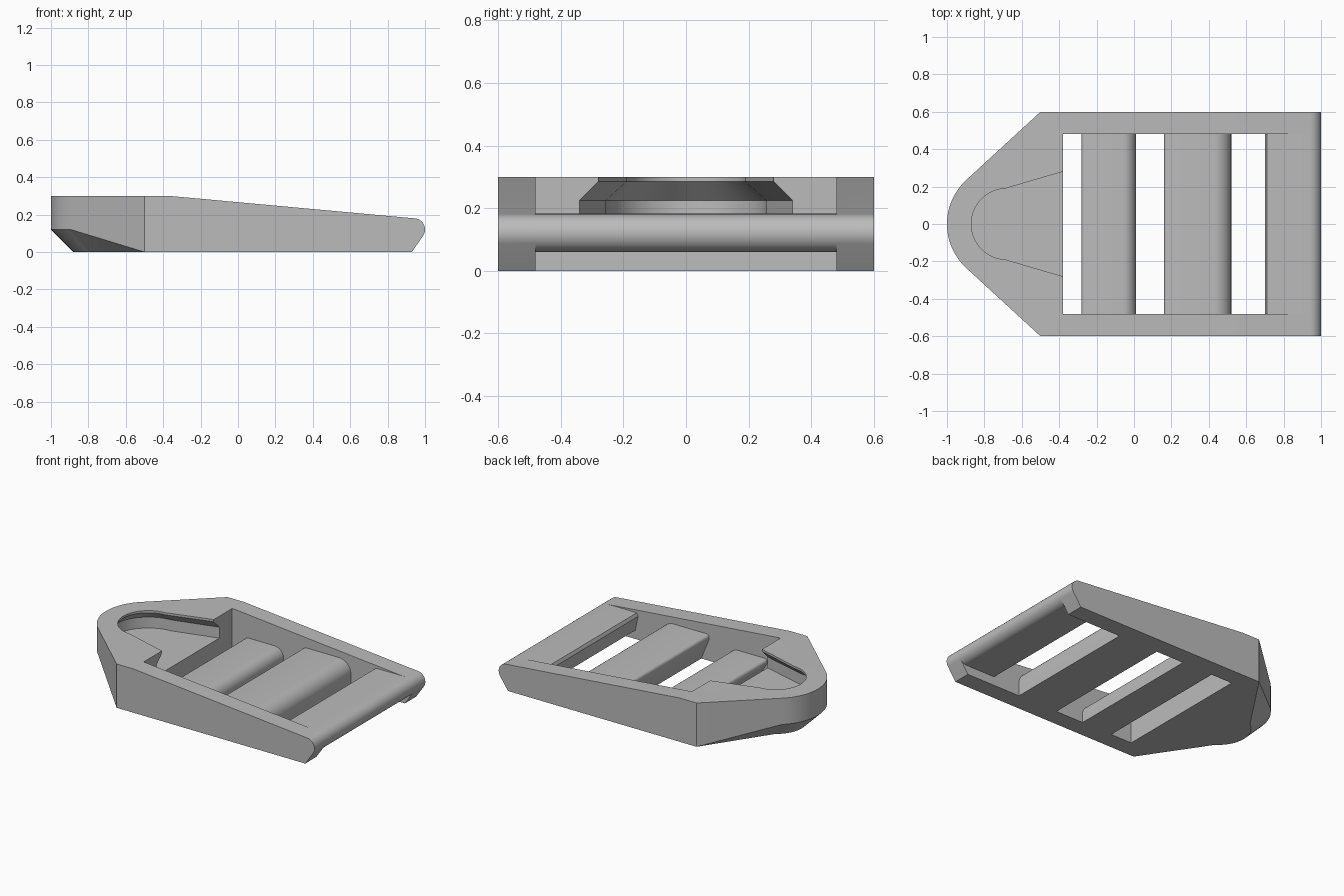
import bpy, bmesh
from math import sin, cos, pi, radians

cube = bpy.data.objects.get("Cube")
if cube:
    bpy.data.objects.remove(cube)

grey = bpy.data.materials.new("plain grey")
grey.use_nodes = True
colour = (0.5, 0.5, 0.5, 1)
grey.diffuse_color = colour
grey.node_tree.nodes["Principled BSDF"].inputs["Base Color"].default_value = colour


def loft(name, rings):
    """Closed solid through rings of equal point count."""
    bm = bmesh.new()
    loops = [[bm.verts.new(p) for p in ring] for ring in rings]
    n = len(loops[0])
    for low, high in zip(loops, loops[1:]):
        for i in range(n):
            j = (i + 1) % n
            bm.faces.new((low[i], low[j], high[j], high[i]))
    bm.faces.new(loops[0][::-1])
    bm.faces.new(loops[-1])
    bmesh.ops.remove_doubles(bm, verts=bm.verts, dist=1e-5)
    bmesh.ops.dissolve_degenerate(bm, edges=bm.edges, dist=1e-5)
    bmesh.ops.recalc_face_normals(bm, faces=bm.faces)
    mesh = bpy.data.meshes.new(name)
    bm.to_mesh(mesh)
    bm.free()
    mesh.materials.append(grey)
    obj = bpy.data.objects.new(name, mesh)
    bpy.context.collection.objects.link(obj)
    return obj


def side_prism(name, profile, half_width):
    return loft(name, [[(x, y, z) for x, z in profile] for y in (-half_width, half_width)])


def arc(cx, cy, r, start, end, steps):
    angles = [radians(start + (end - start) * i / steps) for i in range(steps + 1)]
    return [(cx + r * cos(a), cy + r * sin(a)) for a in angles]


def combine(target, other, operation):
    """Apply a boolean and discard the helper solid."""
    mod = target.modifiers.new("join", 'BOOLEAN')
    mod.operation, mod.object, mod.solver = operation, other, 'EXACT'
    bpy.context.view_layer.objects.active = target
    bpy.ops.object.modifier_apply(modifier=mod.name)
    bpy.data.objects.remove(other)


NOSE = -0.68


# Outer shell: rounded nose with a chamfer that fades out at the shoulders
def shell_plan(r, spread):
    return arc(NOSE, 0, r, 180 - spread, 180 + spread, 24) + [
        (-0.5, -0.6), (1.1, -0.6), (1.1, 0.6), (-0.5, 0.6)]


outer = shell_plan(0.32, 48)
bottom = [(x, y, 0) for x, y in shell_plan(0.2, 56)]
middle = [(x, y, 0.12 if x < -0.6 else 0) for x, y in outer]
frame = loft("buckle_frame", [bottom, middle, [(x, y, 0.4) for x, y in outer]])

# Side silhouette: flat nose, falling rails, rounded tail
tail = arc(0.94, 0.12, 0.06, 90, -35, 12)
silhouette = [(-1.2, -0.1), (-1.2, 0.3), (-0.37, 0.3)] + tail + [(0.93, 0), (0.86, -0.1)]
combine(frame, side_prism("silhouette", silhouette, 0.8), 'INTERSECT')

# Opening between the rails
window = [(-0.38, -0.2), (1.2, -0.2), (1.2, 0.5), (-0.38, 0.5)]
combine(frame, side_prism("window", window, 0.48), 'DIFFERENCE')


# Undercut pocket in the nose
def pocket_plan(r, mouth, z):
    half = arc(NOSE, 0, r, 180, 92, 16) + [(-0.66, r + 0.008), (-0.38, mouth), (-0.3, mouth + 0.024)]
    return [(x, y, z) for x, y in half] + [(x, -y, z) for x, y in half[:0:-1]]


lip, wide = (0.19, 0.28), (0.256, 0.34)
pocket = loft("pocket", [pocket_plan(*wide, 0.15), pocket_plan(*wide, 0.225),
                         pocket_plan(*lip, 0.285), pocket_plan(*lip, 0.4)])
combine(frame, pocket, 'DIFFERENCE')


# Two leaning crossbars with a rounded rear edge
def crossbar(name, left, right, top, r):
    profile = [(left + 0.06, 0), (left, top - 0.03)]
    profile += arc(left + 0.02, top - 0.02, 0.02, 180, 90, 4)
    profile += arc(right - r, top - r, r, 90, 0, 10) + [(right, 0)]
    return side_prism(name, profile, 0.5)


combine(frame, crossbar("front_crossbar", -0.28, 0.01, 0.13, 0.07), 'UNION')
combine(frame, crossbar("middle_crossbar", 0.16, 0.52, 0.18, 0.09), 'UNION')

# Tail bar, raised off the base
tail_bar = [(0.72, 0.06), (0.7, 0.16), (0.71, 0.182), (0.88, 0.183)]
tail_bar += arc(0.94, 0.12, 0.06, 90, -90, 18)
combine(frame, side_prism("tail_bar", tail_bar, 0.5), 'UNION')

bpy.ops.object.select_all(action='DESELECT')
frame.select_set(True)
bpy.context.view_layer.objects.active = frame
bpy.ops.object.shade_smooth_by_angle(angle=radians(25))
